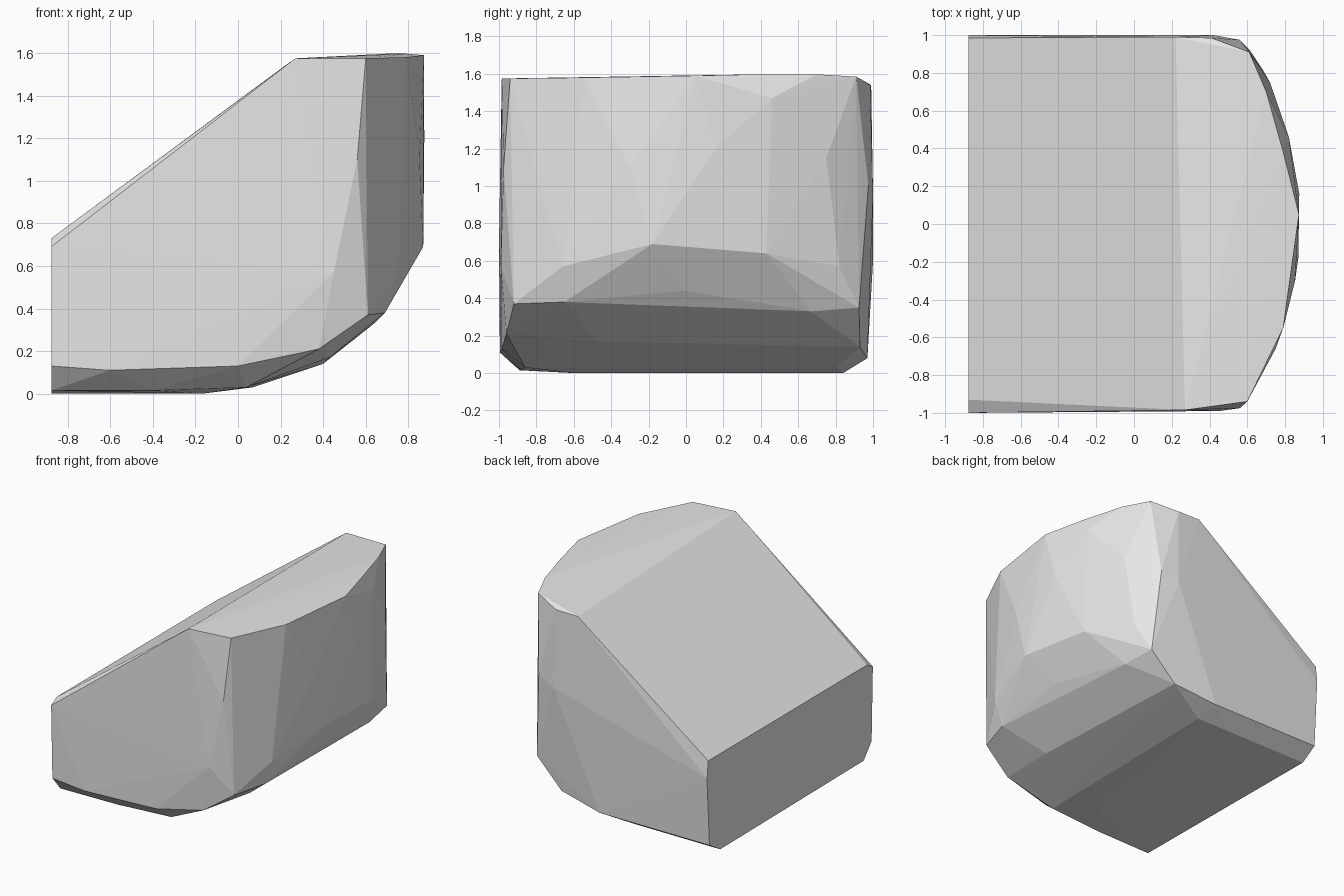
import bpy, bmesh

BACK = -0.877  # flat end plane

# Front wall: flat side panel and its bevelled rim
front_wall = [
    (BACK, -1, 0.69), (BACK, -0.93, 0.73), (0.27, -0.985, 1.575), (0.6, -0.94, 1.575),
    (0.56, -0.975, 1.1), (0.45, -0.99, 0.57), (0.61, -0.92, 0.37), (0.38, -0.96, 0.21),
    (0, -0.985, 0.13), (-0.6, -0.995, 0.11), (BACK, -0.985, 0.13),
]
# Rear wall: opposite side panel
rear_wall = [
    (BACK, 0.985, 0.73), (0.22, 0.99, 1.54), (0.41, 0.985, 1.54), (0.61, 0.91, 1.585),
    (0.56, 0.975, 1.0), (0.42, 1, 0.95), (0.61, 0.925, 0.35), (0.4, 0.93, 0.14),
    (0.05, 0.97, 0.08), (BACK, 0.97, 0.08), (BACK, 1, 0.6),
]
# Underside: flat base curving up toward the nose
underside = [
    (BACK, -0.89, 0.015), (-0.4, -0.88, 0.015), (0.04, -0.86, 0.03),
    (BACK, 0.84, 0), (-0.17, 0.84, 0), (-0.17, -0.6, 0),
    (0.07, 0.8, 0.03), (0.43, -0.47, 0.17), (0.43, 0.5, 0.17),
]
# Nose: bulging end, from the top rim down to the lower crease
nose = [
    (0.79, -0.55, 1.58), (0.873, 0.05, 1.59), (0.79, 0.38, 1.597), (0.7, 0.7, 1.597),
    (0.82, 0.46, 1.47), (0.875, 0.16, 1.2), (0.853, -0.3, 1.1), (0.72, 0.75, 1.15),
    (0.87, -0.18, 0.69), (0.82, 0.43, 0.64), (0.68, 0.82, 0.57), (0.75, -0.66, 0.57),
    (0.69, -0.65, 0.38), (0.64, 0.67, 0.33), (0.725, -0.01, 0.44),
]

# Wrap the outline points in one faceted convex shell
bm = bmesh.new()
for p in front_wall + rear_wall + underside + nose:
    bm.verts.new(p)
hull = bmesh.ops.convex_hull(bm, input=bm.verts)
loose = {g for g in hull["geom_interior"] + hull["geom_unused"]
         if isinstance(g, bmesh.types.BMVert)}
bmesh.ops.delete(bm, geom=list(loose), context='VERTS')
bmesh.ops.recalc_face_normals(bm, faces=bm.faces)

mesh = bpy.data.meshes.new("wedge_block")
bm.to_mesh(mesh)
bm.free()

grey = bpy.data.materials.new("light_grey")
grey.diffuse_color = (0.8, 0.8, 0.8, 1)
mesh.materials.append(grey)

block = bpy.data.objects.new("wedge_block", mesh)
bpy.context.collection.objects.link(block)
